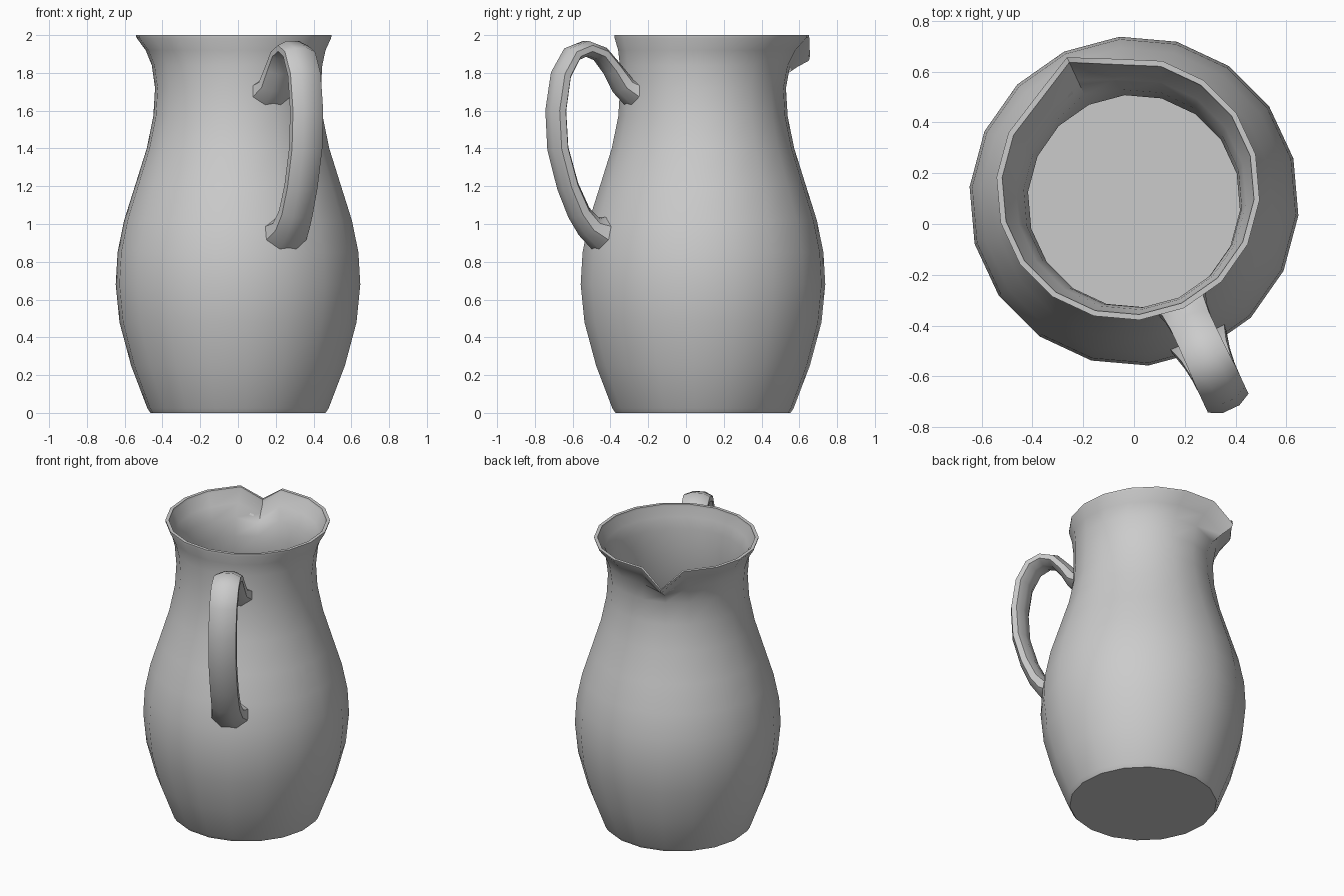
import bpy, bmesh, math
from mathutils import Vector

if "Cube" in bpy.data.objects:
    bpy.data.objects.remove(bpy.data.objects["Cube"])

SIDES = 18
CY = 0.09                       # jug axis in y
SPOUT = math.radians(115)       # spout direction, handle is opposite
S = Vector((math.cos(SPOUT), math.sin(SPOUT), 0))
T = Vector((-S.y, S.x, 0))
AXIS = Vector((0, CY, 0))

# outer profile: z, radius, shift towards spout, spout drop, spout bulge, pinch
PROFILE = [
    (0.0, 0.465, 0, 0, 0, 0), (0.025, 0.482, 0, 0, 0, 0),
    (0.25, 0.568, 0, 0, 0, 0), (0.48, 0.63, 0, 0, 0, 0),
    (0.68, 0.65, 0, 0, 0, 0), (0.85, 0.64, 0, 0, 0, 0),
    (1.02, 0.605, 0, 0, 0, 0), (1.2, 0.548, 0, 0, 0, 0),
    (1.4, 0.485, 0, 0, 0, 0), (1.57, 0.45, 0, 0, 0, 0),
    (1.72, 0.441, 0.0, 0, 0, 0), (1.84, 0.453, 0.012, 0.05, 0.02, 0.2),
    (1.92, 0.478, 0.03, 0.09, 0.04, 0.6), (1.985, 0.517, 0.052, 0.12, 0.05, 1),
    (2.0, 0.52, 0.055, 0.11, 0.05, 1)]


def link(name, bm):
    bmesh.ops.recalc_face_normals(bm, faces=bm.faces)
    me = bpy.data.meshes.new(name)
    bm.to_mesh(me)
    bm.free()
    ob = bpy.data.objects.new(name, me)
    bpy.context.collection.objects.link(ob)
    bpy.ops.object.select_all(action='DESELECT')
    ob.select_set(True)
    bpy.context.view_layer.objects.active = ob
    bpy.ops.object.shade_smooth_by_angle(angle=math.radians(50))
    return ob


def bridge(bm, rings):
    for a, b in zip(rings, rings[1:]):
        n = len(a)
        for i in range(n):
            bm.faces.new((a[i], a[(i + 1) % n], b[(i + 1) % n], b[i]))


def body_ring(bm, row, inset=0.0, lift=0.0):
    z, r, shift, drop, bulge, pinch = row
    verts = []
    for i in range(SIDES):
        a, dz, rr = math.tau * i / SIDES, 0, r - inset
        if i == 0:
            dz, rr = drop, rr + bulge
        elif i in (1, SIDES - 1):   # pinch the rim beside the spout
            a += math.radians(5 if i > 1 else -5) * pinch
        p = AXIS + S * (rr * math.cos(a) + shift) + T * (rr * math.sin(a))
        verts.append(bm.verts.new((p.x, p.y, z - dz + lift)))
    return verts


# jug body: outer wall, rim, inner wall and floor
bm = bmesh.new()
rings = [body_ring(bm, row) for row in PROFILE]
rings += [body_ring(bm, row, 0.022) for row in reversed(PROFILE[2:])]
rings.append(body_ring(bm, PROFILE[1], 0.022, 0.01))
bridge(bm, rings)
bm.faces.new(rings[0])
bm.faces.new(rings[-1])
link("jug_body", bm)


def wall_radius(z):
    for p, q in zip(PROFILE, PROFILE[1:]):
        if p[0] <= z <= q[0]:
            return p[1] + (q[1] - p[1]) * (z - p[0]) / (q[0] - p[0])
    return PROFILE[-1][1]


# handle: flattened tube; path of radius, z, half width, half thickness
PATH = [(0.43, 1.70, 0.115, 0.075), (0.47, 1.735, 0.092, 0.055),
        (0.53, 1.82, 0.085, 0.043), (0.60, 1.90, 0.085, 0.04),
        (0.684, 1.93, 0.087, 0.04), (0.765, 1.90, 0.09, 0.042),
        (0.83, 1.79, 0.09, 0.044), (0.86, 1.60, 0.09, 0.045),
        (0.848, 1.40, 0.09, 0.046), (0.79, 1.20, 0.09, 0.048),
        (0.725, 1.06, 0.092, 0.052), (0.665, 0.985, 0.1, 0.062),
        (0.61, 0.95, 0.12, 0.09)]
bm = bmesh.new()
rings = []
last = len(PATH) - 1
for k, (r, z, w, t) in enumerate(PATH):
    p, q = PATH[max(k - 1, 0)], PATH[min(k + 1, last)]
    dr, dz = q[0] - p[0], q[1] - p[1]
    if k in (0, last):          # ends lie against the wall
        dr, dz = (1 if k == 0 else -1), 0
    d = math.hypot(dr, dz)
    ring = []
    for i in range(8):
        a = math.tau * (i + 0.5) / 8
        u, v = 1.06 * w * math.cos(a), 1.06 * t * math.sin(a)
        rr, zz = r - v * dz / d, z + v * dr / d
        if k in (0, last):
            rr = math.sqrt(max((wall_radius(zz) * 0.985 - 0.004) ** 2 - u * u, 0))
        c = AXIS - S * rr + T * u
        ring.append(bm.verts.new((c.x, c.y, zz)))
    rings.append(ring)
bridge(bm, rings)
link("handle", bm)
